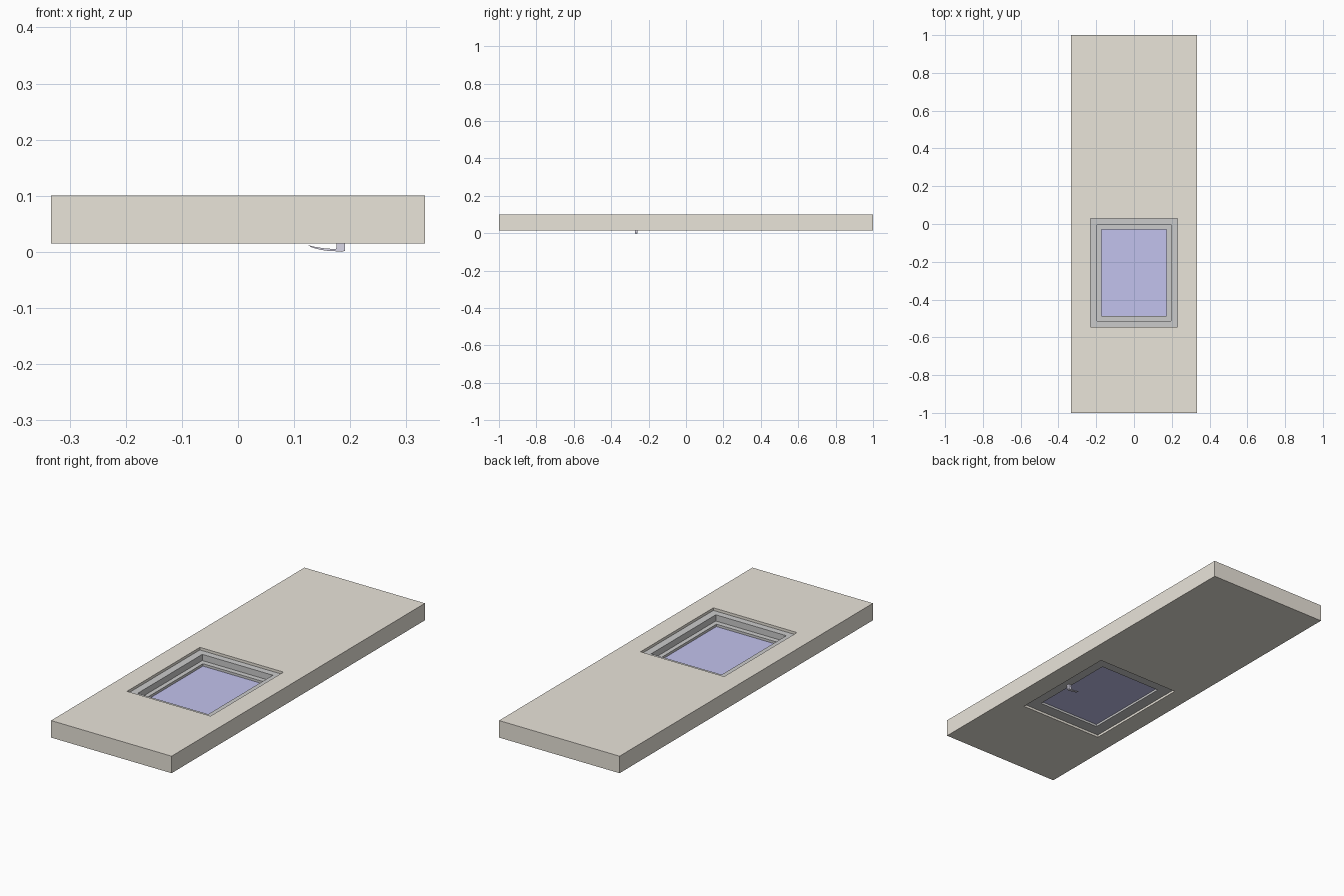
import bpy, bmesh, math

if "Cube" in bpy.data.objects:
    bpy.data.objects.remove(bpy.data.objects["Cube"])

CY = -0.2585  # window centre in y


def material(name, rgb):
    m = bpy.data.materials.new(name)
    m.diffuse_color = (*rgb, 1)
    m.use_nodes = True
    m.node_tree.nodes["Principled BSDF"].inputs["Base Color"].default_value = m.diffuse_color
    return m


def finish(name, bm, mat=None):
    bmesh.ops.recalc_face_normals(bm, faces=bm.faces)
    me = bpy.data.meshes.new(name)
    bm.to_mesh(me)
    bm.free()
    ob = bpy.data.objects.new(name, me)
    bpy.context.collection.objects.link(ob)
    if mat:
        me.materials.append(mat)
    return ob


def rect(x0, x1, y0, y1):
    return [(x0, y0), (x1, y0), (x1, y1), (x0, y1)]


def window_rect(hx, hy):
    return rect(-hx, hx, CY - hy, CY + hy)


def ring(name, outer, inner, z0, z1, mat=None):
    """Rectangular slab with a rectangular opening."""
    bm = bmesh.new()
    loops = [[bm.verts.new((x, y, z)) for x, y in r]
             for r, z in ((outer, z0), (outer, z1), (inner, z1), (inner, z0))]
    for k in range(4):
        a, b = loops[k], loops[(k + 1) % 4]
        for i in range(4):
            j = (i + 1) % 4
            bm.faces.new((a[i], a[j], b[j], b[i]))
    return finish(name, bm, mat)


def extrude_xz(name, profile, y0, y1, mat=None):
    bm = bmesh.new()
    f = bm.faces.new([bm.verts.new((x, y0, z)) for x, z in profile])
    ext = bmesh.ops.extrude_face_region(bm, geom=[f])["geom"]
    bmesh.ops.translate(bm, vec=(0, y1 - y0, 0),
                        verts=[v for v in ext if isinstance(v, bmesh.types.BMVert)])
    return finish(name, bm, mat)


wall_mat = material("plaster", (0.82, 0.78, 0.70))
frame_mat = material("frame_grey", (0.66, 0.66, 0.66))
glass_mat = material("glass_blue", (0.54, 0.54, 0.85))
handle_mat = material("handle", (0.70, 0.68, 0.80))

# wall panel with window opening
ring("wall", rect(-0.333, 0.333, -1, 1), window_rect(0.231, 0.2875), 0.015, 0.10, wall_mat)

# fixed frame, then the sash set deeper inside it
ring("outer_frame", window_rect(0.231, 0.2875), window_rect(0.195, 0.255), 0.027, 0.087, frame_mat)
ring("sash", window_rect(0.195, 0.255), window_rect(0.173, 0.229), 0.027, 0.056, frame_mat)

# glass pane
extrude_xz("glass_pane", rect(-0.173, 0.173, 0.038, 0.044), CY - 0.229, CY + 0.229, glass_mat)

# lever handle: post on the sash, curved arm reaching over the glass
N = 8
top = [(0.125 + 0.05 * i / N, 0.012 - 0.007 * math.sin(math.pi / 2 * (i / N)) ** 0.8) for i in range(N + 1)]
low = [(0.173 - 0.048 * i / N, 0.001 + 0.009 * (i / N) ** 2) for i in range(N)]
profile = top + [(0.177, 0.027), (0.191, 0.027), (0.191, 0.002), (0.185, 0.0)] + low
extrude_xz("window_handle", profile, -0.272, -0.259, handle_mat)
